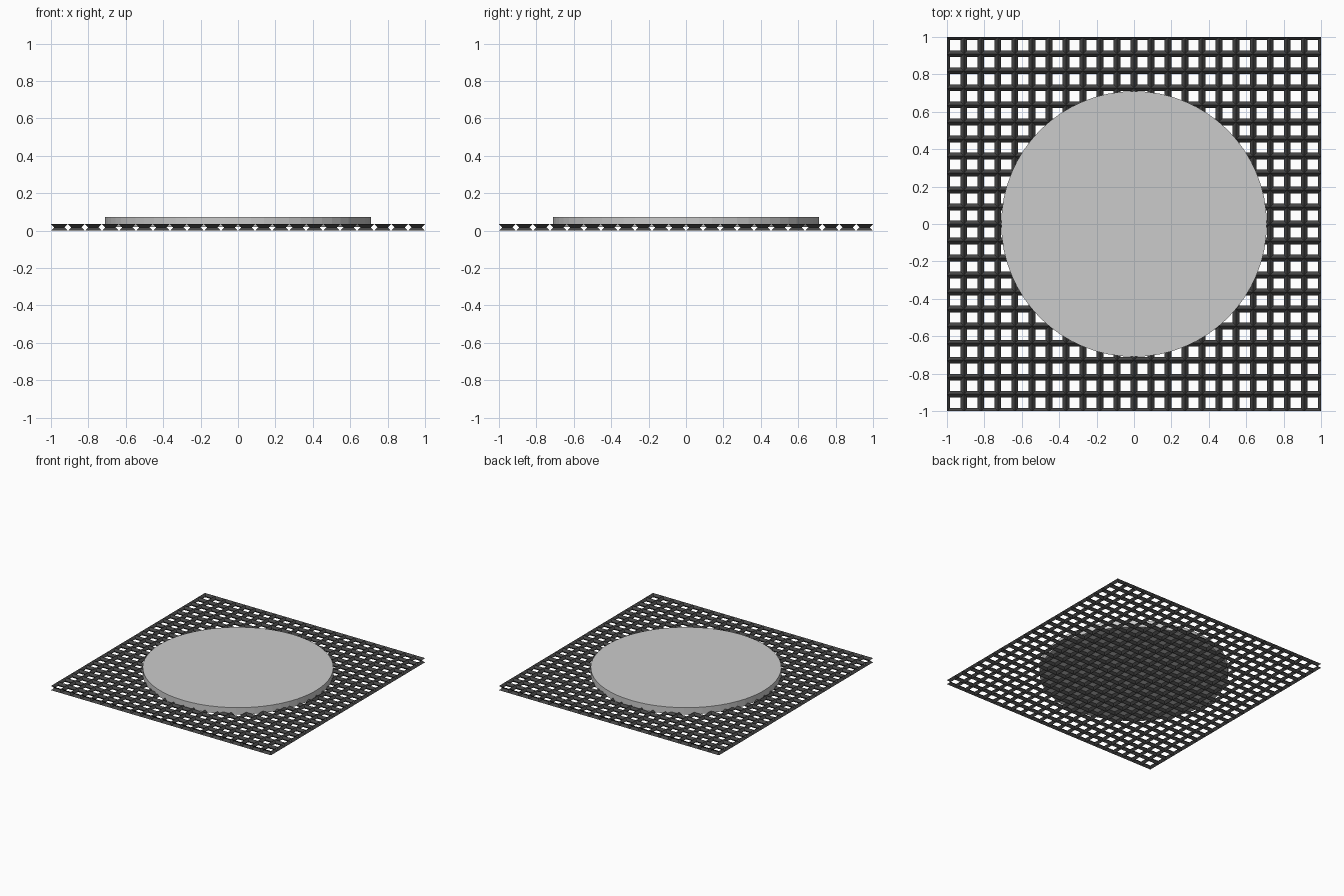
import bpy
import bmesh
from mathutils import Matrix

if "Cube" in bpy.data.objects:
    bpy.data.objects.remove(bpy.data.objects["Cube"])

T = 0.035       # lattice strut thickness
CELLS = 22      # cells per side


def add_object(name, bm):
    mesh = bpy.data.meshes.new(name)
    bm.to_mesh(mesh)
    bm.free()
    obj = bpy.data.objects.new(name, mesh)
    bpy.context.collection.objects.link(obj)
    return obj


def dark(name, shade):
    mat = bpy.data.materials.new(name)
    mat.diffuse_color = (shade, shade, shade, 1)
    mat.use_nodes = True
    mat.node_tree.nodes["Principled BSDF"].inputs["Base Color"].default_value = mat.diffuse_color
    return mat


# lattice: square grid turned into diamond-section struts, open at the rim
bm = bmesh.new()
bmesh.ops.create_grid(bm, x_segments=CELLS, y_segments=CELLS, size=1)
lattice = add_object("wire_grille", bm)
lattice.location.z = T / 2
wire = lattice.modifiers.new("struts", 'WIREFRAME')
wire.thickness = T
wire.offset = 0
wire.use_even_offset = True
wire.use_boundary = False
wire.use_replace = True
lattice.data.materials.append(dark("dark_metal", 0.06))

# disc: round plate half sunk into the lattice
bottom, top = 0.018, 0.073
bm = bmesh.new()
bmesh.ops.create_cone(bm, cap_ends=True, segments=64, radius1=0.71, radius2=0.71,
                      depth=top - bottom,
                      matrix=Matrix.Translation((0, 0, (top + bottom) / 2)))
disc = add_object("round_plate", bm)
